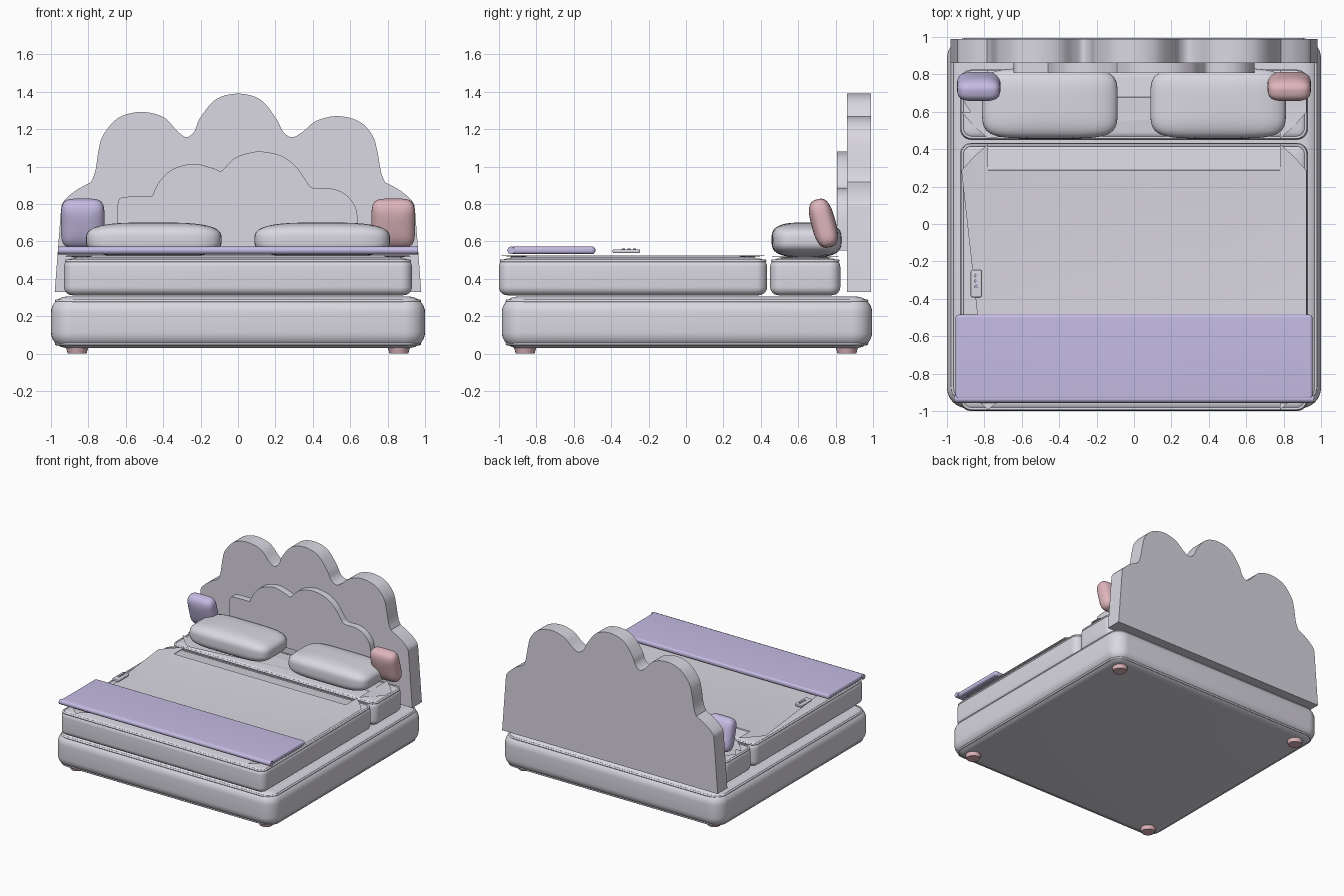
import bpy, bmesh, math
from mathutils import Vector, Matrix

if "Cube" in bpy.data.objects:
    bpy.data.objects.remove(bpy.data.objects["Cube"])


def material(name, rgb):
    m = bpy.data.materials.new(name)
    m.diffuse_color = (*rgb, 1)
    m.use_nodes = True
    m.node_tree.nodes["Principled BSDF"].inputs["Base Color"].default_value = m.diffuse_color
    return m


PALE = material("pale lavender grey", (0.70, 0.68, 0.75))
LILAC = material("lilac", (0.56, 0.50, 0.77))
PINK = material("dusty pink", (0.74, 0.47, 0.51))


def finish(bm, name, mat, angle=35):
    bmesh.ops.recalc_face_normals(bm, faces=bm.faces[:])
    me = bpy.data.meshes.new(name)
    bm.to_mesh(me)
    bm.free()
    me.materials.append(mat)
    me.shade_smooth()
    me.set_sharp_from_angle(angle=math.radians(angle))
    ob = bpy.data.objects.new(name, me)
    bpy.context.collection.objects.link(ob)
    return ob


def rounded_box(name, lo, hi, plan_r, edge_r, mat, crown=0):
    lo, hi = Vector(lo), Vector(hi)
    bm = bmesh.new()
    bmesh.ops.create_cube(bm, size=1)
    for v in bm.verts:
        v.co = (lo + hi) / 2 + Vector([a * b for a, b in zip(v.co, hi - lo)])
    upright = [e for e in bm.edges if abs(e.verts[0].co.z - e.verts[1].co.z) > 1e-5]
    bmesh.ops.bevel(bm, geom=upright, offset=plan_r, segments=8, profile=0.5, affect='EDGES')
    rims = [e for e in bm.edges if abs(e.verts[0].co.z - e.verts[1].co.z) < 1e-5]
    bmesh.ops.bevel(bm, geom=rims, offset=edge_r, segments=8, profile=0.5, affect='EDGES')
    if crown:
        bm.normal_update()
        top = max(bm.faces, key=lambda f: f.calc_center_median().z)
        bmesh.ops.inset_region(bm, faces=[top], thickness=0.1, depth=0)
        for v in top.verts:
            v.co.z += crown * 0.6
        bmesh.ops.inset_region(bm, faces=[top], thickness=0.06, depth=0)
        for v in top.verts:
            v.co.z += crown * 0.4
    return finish(bm, name, mat)


def pillow(name, centre, size, mat, tilt=0, a=5, b=3.2):
    # Superellipsoid: squarish outline, plump thickness along local z
    bm = bmesh.new()
    bmesh.ops.create_cube(bm, size=2)
    bmesh.ops.subdivide_edges(bm, edges=bm.edges[:], cuts=15, use_grid_fill=True)
    for v in bm.verts:
        d = Vector([math.tan(c * math.pi / 4) for c in v.co])
        k = ((abs(d.x) ** a + abs(d.y) ** a) ** (b / a) + abs(d.z) ** b) ** (1 / b)
        v.co = Vector([c / k * s / 2 for c, s in zip(d, size)])
    bmesh.ops.transform(bm, verts=bm.verts, matrix=Matrix.Translation(centre) @ Matrix.Rotation(tilt, 4, 'X'))
    return finish(bm, name, mat, 60)


def tube(name, pts, r, mat, closed=True):
    cu = bpy.data.curves.new(name, 'CURVE')
    cu.dimensions = '3D'
    cu.bevel_depth = r
    cu.bevel_resolution = 2
    cu.use_fill_caps = True
    sp = cu.splines.new('POLY')
    sp.points.add(len(pts) - 1)
    for p, co in zip(sp.points, pts):
        p.co = (*co, 1)
    sp.use_cyclic_u = closed
    cu.materials.append(mat)
    ob = bpy.data.objects.new(name, cu)
    bpy.context.collection.objects.link(ob)


def piping(name, x, y0, y1, z, r, mat):
    # Thin seam running round a rounded rectangle
    pts = []
    for cx, cy, q in ((x - r, y1 - r, 0), (r - x, y1 - r, 1), (r - x, y0 + r, 2), (x - r, y0 + r, 3)):
        for i in range(7):
            t = (q + i / 6) * math.pi / 2
            pts.append((cx + r * math.cos(t), cy + r * math.sin(t), z))
    tube(name, pts, 0.008, mat)


def cylinder(name, x, y, z0, z1, r0, r1, mat, seg=24):
    bm = bmesh.new()
    bmesh.ops.create_cone(bm, cap_ends=True, segments=seg, radius1=r0, radius2=r1, depth=z1 - z0,
                          matrix=Matrix.Translation((x, y, (z0 + z1) / 2)))
    finish(bm, name, mat)


def cloud_panel(name, segments, y0, y1, mat):
    # Smooth each stretch of the outline, keep corners where stretches meet
    outline = []
    for seg in segments:
        p = [Vector(q) for q in seg]
        p = [2 * p[0] - p[1]] + p + [2 * p[-1] - p[-2]]
        for i in range(1, len(p) - 2):
            for k in range(6 if len(seg) > 2 else 1):
                t = k / 6
                outline.append(0.5 * (2 * p[i] + (p[i + 1] - p[i - 1]) * t
                               + (2 * p[i - 1] - 5 * p[i] + 4 * p[i + 1] - p[i + 2]) * t * t
                               + (3 * p[i] - p[i - 1] - 3 * p[i + 1] + p[i + 2]) * t ** 3))
    outline.append(Vector(segments[-1][-1]))
    bm = bmesh.new()
    face = bm.faces.new([bm.verts.new((q.x, y0, q.y)) for q in outline])
    ext = bmesh.ops.extrude_face_region(bm, geom=[face])
    for v in ext['geom']:
        if isinstance(v, bmesh.types.BMVert):
            v.co.y = y1
    return finish(bm, name, mat)


# Base and feet
rounded_box("bed_base", (-1, -0.985, 0.03), (1, 0.995, 0.305), 0.11, 0.085, PALE)
piping("base_top_piping", 0.972, -0.957, 0.967, 0.282, 0.09, PALE)
piping("base_bottom_piping", 0.972, -0.957, 0.967, 0.052, 0.09, PALE)
for sx in (-1, 1):
    for sy in (-1, 1):
        cylinder("foot", sx * 0.86, sy * 0.86, 0, 0.04, 0.05, 0.062, PINK)

# Split mattress
rounded_box("mattress", (-0.93, -1, 0.312), (0.93, 0.434, 0.508), 0.06, 0.045, PALE, 0.016)
piping("mattress_piping", 0.918, -0.988, 0.422, 0.496, 0.05, PALE)
rounded_box("head_mattress", (-0.93, 0.45, 0.312), (0.93, 0.825, 0.508), 0.06, 0.045, PALE, 0.01)
piping("head_mattress_piping", 0.918, 0.462, 0.813, 0.496, 0.05, PALE)

# Cloud headboard, two layers
cloud_panel("headboard", [
    [(-0.98, 0.33), (-0.947, 0.76)],
    [(-0.947, 0.76), (-0.935, 0.81), (-0.87, 0.87), (-0.785, 0.917)],
    [(-0.785, 0.917), (-0.762, 0.98), (-0.745, 1.09), (-0.72, 1.17), (-0.64, 1.26), (-0.52, 1.292),
     (-0.40, 1.265), (-0.325, 1.19), (-0.275, 1.157), (-0.232, 1.19), (-0.205, 1.255), (-0.12, 1.358),
     (0, 1.39), (0.12, 1.358), (0.205, 1.255), (0.242, 1.185), (0.29, 1.157), (0.345, 1.185),
     (0.42, 1.245), (0.535, 1.27), (0.65, 1.24), (0.72, 1.165), (0.745, 1.08), (0.765, 0.97), (0.785, 0.917)],
    [(0.785, 0.917), (0.87, 0.87), (0.935, 0.81), (0.947, 0.76)],
    [(0.947, 0.76), (0.98, 0.33)]], 0.862, 0.988, PALE)
cloud_panel("headboard_inner_cloud", [
    [(-0.645, 0.55), (-0.645, 0.79)],
    [(-0.645, 0.79), (-0.635, 0.825), (-0.60, 0.838), (-0.46, 0.84)],
    [(-0.46, 0.84), (-0.42, 0.92), (-0.35, 0.985), (-0.24, 1.015), (-0.14, 0.993), (-0.09, 0.972)],
    [(-0.09, 0.972), (-0.02, 1.043), (0.06, 1.073), (0.13, 1.08), (0.23, 1.058), (0.31, 1.0),
     (0.36, 0.93), (0.40, 0.886), (0.50, 0.882), (0.57, 0.855), (0.62, 0.80), (0.638, 0.74), (0.645, 0.66)],
    [(0.645, 0.66), (0.645, 0.55)]], 0.808, 0.87, PALE)

# Pillows and corner cushions
for side, sx, mat in (("left", -1, LILAC), ("right", 1, PINK)):
    pillow(side + "_pillow", (sx * 0.45, 0.645, 0.608), (0.725, 0.375, 0.186), PALE)
    pillow(side + "_cushion", (sx * 0.83, 0.735, 0.697), (0.232, 0.265, 0.13), mat,
           tilt=math.radians(105), a=5, b=2.8)

# Folded throw with rolled hem
rounded_box("throw", (-0.955, -0.94, 0.533), (0.955, -0.485, 0.572), 0.02, 0.016, LILAC)
tube("throw_hem", [(-0.962, -0.935, 0.552), (0.962, -0.935, 0.552)], 0.021, LILAC, closed=False)

# Remote control with three buttons
rounded_box("remote", (-0.873, -0.392, 0.538), (-0.815, -0.245, 0.557), 0.01, 0.006, PALE)
for i in range(3):
    cylinder("remote_button", -0.844, -0.335 + i * 0.03, 0.554, 0.563, 0.009, 0.008, LILAC, 12)
